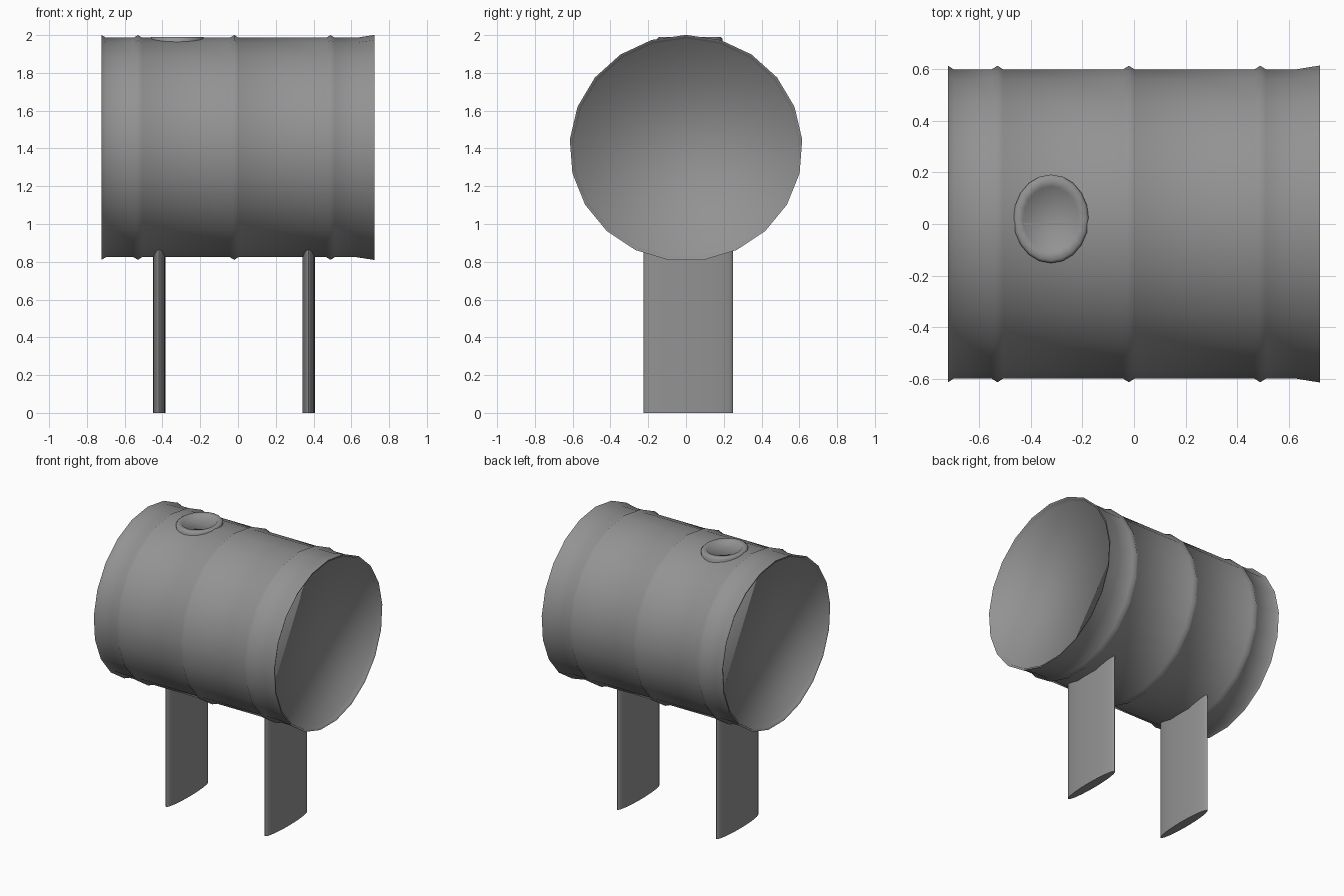
import bpy, bmesh, math

if "Cube" in bpy.data.objects:
    bpy.data.objects.remove(bpy.data.objects["Cube"])

grey = bpy.data.materials.new("mid grey")
grey.diffuse_color = (0.29, 0.29, 0.295, 1)
grey.use_nodes = True
grey.node_tree.nodes["Principled BSDF"].inputs["Base Color"].default_value = grey.diffuse_color


def lathe(name, profile, sides, place, angle):
    """Sweep (axial, radius) points round an axis and cap both ends."""
    bm = bmesh.new()
    rings = []
    for a, r in profile:
        rings.append([bm.verts.new(place(a, r * math.cos(t), r * math.sin(t)))
                      for t in (2 * math.pi * i / sides for i in range(sides))])
    for lo, hi in zip(rings, rings[1:]):
        for i in range(sides):
            j = (i + 1) % sides
            bm.faces.new((lo[i], lo[j], hi[j], hi[i]))
    bm.faces.new(rings[0])
    bm.faces.new(rings[-1])
    bmesh.ops.recalc_face_normals(bm, faces=bm.faces)
    mesh = bpy.data.meshes.new(name)
    bm.to_mesh(mesh)
    bm.free()
    mesh.materials.append(grey)
    ob = bpy.data.objects.new(name, mesh)
    bpy.context.collection.objects.link(ob)
    bpy.ops.object.select_all(action='DESELECT')
    ob.select_set(True)
    bpy.context.view_layer.objects.active = ob
    bpy.ops.object.shade_smooth_by_angle(angle=math.radians(angle))
    return ob


# Drum: lying along x, three raised ribs, flared rims, recessed end caps
R, RIB = 0.602, 0.616
profile = [(-0.69, 0.594), (-0.715, 0.600), (-0.722, RIB), (-0.70, R)]
for x in (-0.53, -0.02, 0.49):
    profile += [(x - 0.022, R), (x, RIB), (x + 0.022, R)]
profile += [(0.63, R), (0.722, 0.617), (0.715, 0.602), (0.69, 0.594)]
lathe("drum", profile, 21,
      lambda a, c, s: (a, s, 1.402 + 0.971 * c), 78)

# Filler cap: oval disc sunk in the top of the drum
cap = [(1.92, 0.172), (1.982, 0.172), (1.991, 0.162),
       (1.991, 0.130), (1.986, 0.126)]
lathe("filler_cap", cap, 20,
      lambda a, c, s: (-0.322 + 0.85 * c, 0.02 + s, a), 60)

# Legs: thin oval slabs running up into the drum
for name, x in (("left_leg", -0.417), ("right_leg", 0.374)):
    lathe(name, [(0, 1), (0.92, 1)], 32,
          lambda a, c, s, x=x: (x + 0.033 * c, 0.0125 + 0.237 * s, a), 50)
